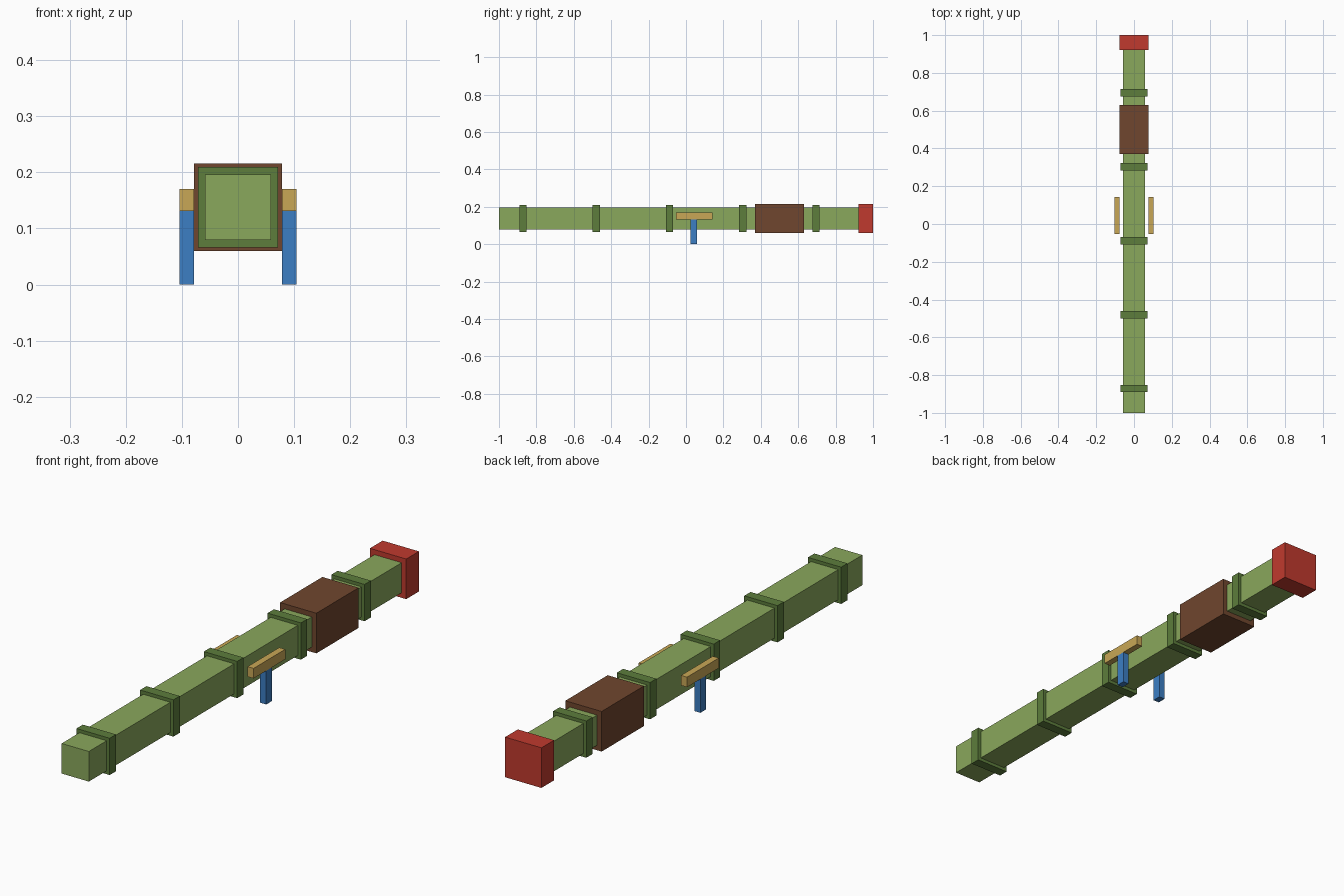
import bpy

if "Cube" in bpy.data.objects:
    bpy.data.objects.remove(bpy.data.objects["Cube"])


def material(name, rgb):
    """Flat colour from 0-255 sRGB values, stored as linear."""
    mat = bpy.data.materials.new(name)
    lin = [((c / 255 + 0.055) / 1.055) ** 2.4 for c in rgb]
    mat.diffuse_color = (*lin, 1.0)
    mat.use_nodes = True
    mat.node_tree.nodes["Principled BSDF"].inputs["Base Color"].default_value = mat.diffuse_color
    return mat


LIGHT_GREEN = material("light green", (138, 168, 92))
DARK_GREEN = material("dark green", (93, 125, 60))
BROWN = material("brown", (112, 70, 46))
RED = material("red", (192, 58, 46))
BLUE = material("blue", (60, 126, 196))
TAN = material("tan", (201, 167, 86))


def box(name, mat, x, y, z):
    """Box spanning the (min, max) pairs on each axis."""
    spans = (x, y, z)
    bpy.ops.mesh.primitive_cube_add(size=1, location=[(a + b) / 2 for a, b in spans])
    ob = bpy.context.object
    ob.name = name
    ob.scale = [b - a for a, b in spans]
    bpy.ops.object.transform_apply(location=False, rotation=False, scale=True)
    ob.data.materials.append(mat)
    return ob


AXIS_Z = 0.138  # height of the tube's centre line


def section(name, mat, half, y0, y1):
    """Square section centred on the tube's axis."""
    return box(name, mat, (-half, half), (y0, y1), (AXIS_Z - half, AXIS_Z + half))


# Long square tube with its brown sleeve and red end cap
section("tube", LIGHT_GREEN, 0.0585, -1.0, 0.96)
section("sleeve", BROWN, 0.078, 0.37, 0.63)
section("end_cap", RED, 0.078, 0.922, 1.0)

# Evenly spaced raised bands
for i in range(5):
    y = -0.871 + 0.3915 * i
    section(f"band_{i + 1}", DARK_GREEN, 0.0715, y - 0.0195, y + 0.0195)

# Post and rail on each side
for side, s in (("left", -1), ("right", 1)):
    x = tuple(sorted((s * 0.078, s * 0.104)))
    box(f"{side}_post", BLUE, x, (0.025, 0.06), (0.0, 0.131))
    box(f"{side}_rail", TAN, x, (-0.053, 0.142), (0.131, 0.17))
